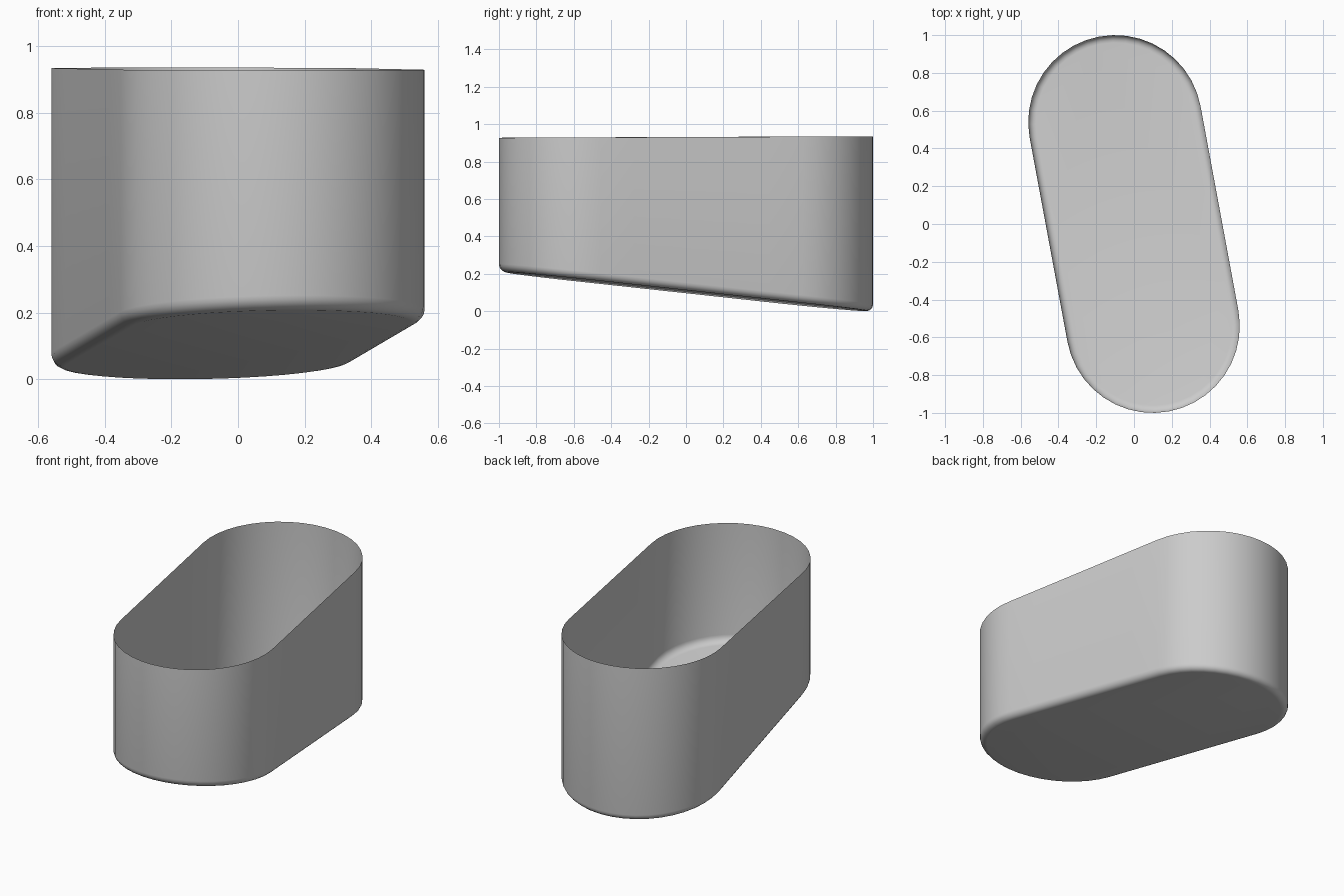
import bpy, bmesh
from math import sin, cos, pi, atan2

if "Cube" in bpy.data.objects:
    bpy.data.objects.remove(bpy.data.objects["Cube"])

CX, CY, R = -0.10, 0.54, 0.46        # rear end-arc centre and radius
FILLET, SEG = 0.04, 20
L = (CX**2 + CY**2) ** 0.5           # half distance between arc centres
U = (CX / L, CY / L)                 # long axis direction
SLOPE = 0.107
BASE = SLOPE * (L + R - FILLET * 0.9)


def outline(inset, side_steps=6):
    """Slanted stadium outline, inset by a distance."""
    r, a0 = R - inset, atan2(CY, CX) - pi / 2
    pts = []
    for s in (1, -1):
        for i in range(SEG + 1):
            a = a0 + pi * i / SEG
            pts.append((s * (CX + r * cos(a)), s * (CY + r * sin(a))))
        p = pts[-1]
        q = (-s * (CX + r * cos(a0)), -s * (CY + r * sin(a0)))
        for i in range(1, side_steps):
            t = i / side_steps
            pts.append((p[0] + (q[0] - p[0]) * t, p[1] + (q[1] - p[1]) * t))
    return pts


def ring(bm, inset, height):
    return [bm.verts.new((x, y, height(x * U[0] + y * U[1]))) for x, y in outline(inset)]


bm = bmesh.new()

# open rim, then rounded lower edge following the sloping floor
rings = [ring(bm, 0, lambda s: 0.931 + 0.004 * s)]
for i in range(6):
    a = pi / 2 * i / 5
    lift = FILLET * (1 - sin(a))
    rings.append(ring(bm, FILLET * (1 - cos(a)), lambda s: BASE - SLOPE * s + lift))

for top, low in zip(rings, rings[1:]):
    n = len(top)
    for i in range(n):
        j = (i + 1) % n
        bm.faces.new((top[i], low[i], low[j], top[j]))

# sloping floor
bm.faces.new(rings[-1][::-1])

for f in bm.faces:
    f.smooth = True
mesh = bpy.data.meshes.new("open_container")
bm.to_mesh(mesh)
bm.free()
obj = bpy.data.objects.new("open_container", mesh)
bpy.context.collection.objects.link(obj)
